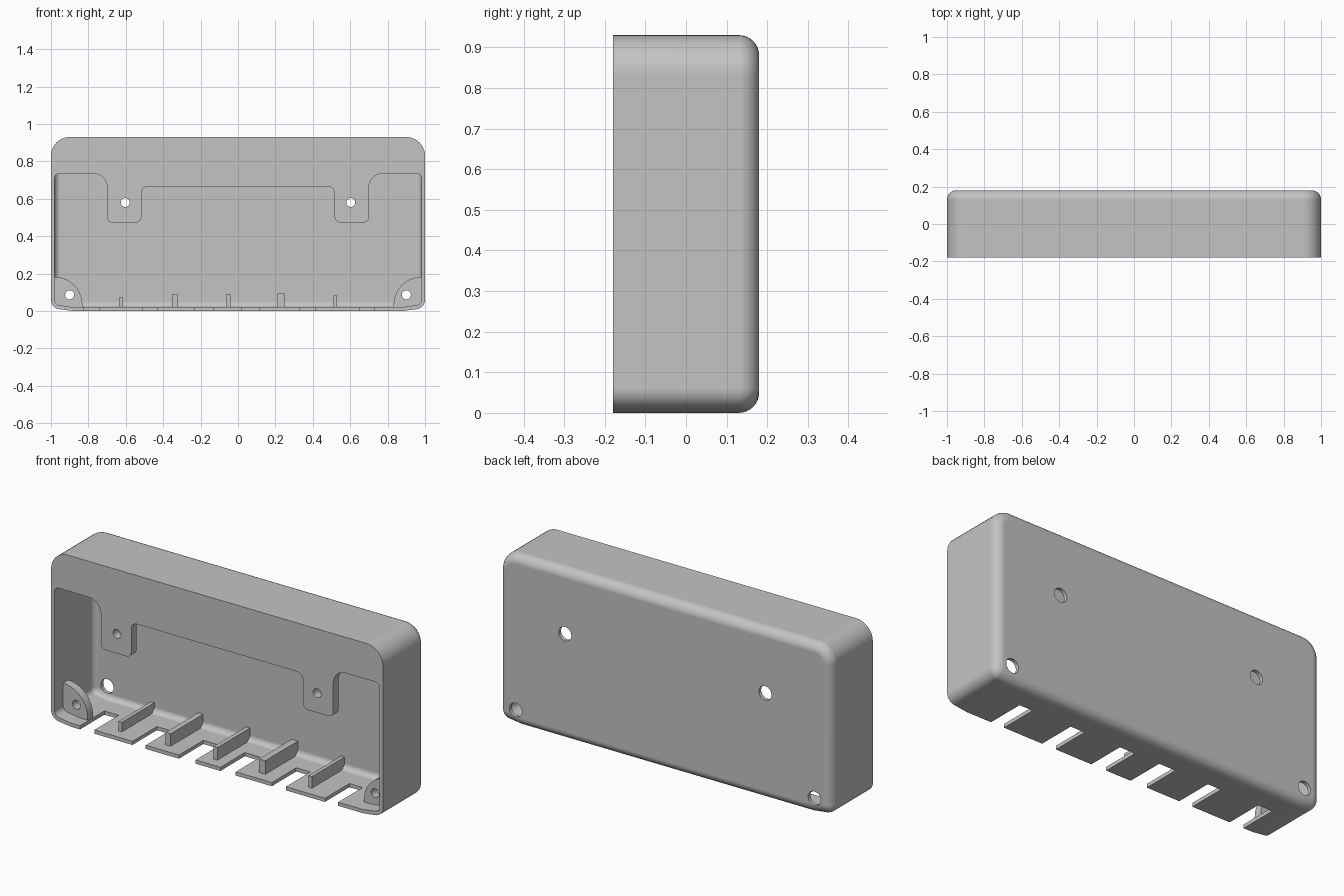
import bpy, bmesh, math
from mathutils import Vector

cube = bpy.data.objects.get("Cube")
if cube:
    bpy.data.objects.remove(cube, do_unlink=True)

GREY = 0.55
mat = bpy.data.materials.new("plain grey")
mat.use_nodes = True
mat.diffuse_color = (GREY, GREY, GREY, 1)
mat.node_tree.nodes["Principled BSDF"].inputs["Base Color"].default_value = (GREY, GREY, GREY, 1)

FRONT, BACK = -0.18, 0.18
WALL, PLATE = 0.02, 0.045
TOP = 0.93


def rounded(corners, steps=10):
    """Turn (x, z, radius) corners into a 2D outline with filleted corners."""
    out = []
    for k, (x, z, r) in enumerate(corners):
        p = Vector((x, z))
        if r == 0:
            out.append(p)
            continue
        a = (Vector(corners[k - 1][:2]) - p).normalized()
        b = (Vector(corners[(k + 1) % len(corners)][:2]) - p).normalized()
        half = a.angle(b) / 2
        centre = p + (a + b).normalized() * (r / math.sin(half))
        start = p + a * (r / math.tan(half)) - centre
        end = p + b * (r / math.tan(half)) - centre
        sweep = start.angle(end)
        for s in range(steps + 1):
            t = s / steps
            out.append(centre + (start * math.sin((1 - t) * sweep)
                                 + end * math.sin(t * sweep)) / math.sin(sweep))
    return out


def loft(name, rings):
    """Skin a list of equal 3D rings and cap both ends."""
    bm = bmesh.new()
    rows = [[bm.verts.new(p) for p in ring] for ring in rings]
    n = len(rows[0])
    for lo, hi in zip(rows, rows[1:]):
        for i in range(n):
            bm.faces.new((lo[i], lo[(i + 1) % n], hi[(i + 1) % n], hi[i]))
    bm.faces.new(rows[0])
    bm.faces.new(rows[-1])
    bmesh.ops.recalc_face_normals(bm, faces=bm.faces)
    mesh = bpy.data.meshes.new(name)
    bm.to_mesh(mesh)
    bm.free()
    mesh.materials.append(mat)
    ob = bpy.data.objects.new(name, mesh)
    bpy.context.collection.objects.link(ob)
    return ob


def at_y(outline, y):
    return [(p[0], y, p[1]) for p in outline]


def prism(name, outline, y0, y1):
    return loft(name, [at_y(outline, y0), at_y(outline, y1)])


def disc(x, z, r, n=32):
    return [(x + r * math.cos(math.tau * i / n), z + r * math.sin(math.tau * i / n)) for i in range(n)]


def box_outline(x0, x1, z0, z1):
    return [(x0, z0), (x1, z0), (x1, z1), (x0, z1)]


def activate(ob):
    bpy.ops.object.select_all(action='DESELECT')
    ob.select_set(True)
    bpy.context.view_layer.objects.active = ob


def cut(ob, cutter):
    cutter.hide_render = True
    activate(ob)
    mod = ob.modifiers.new("cut", 'BOOLEAN')
    mod.operation, mod.solver, mod.object = 'DIFFERENCE', 'EXACT', cutter
    bpy.ops.object.modifier_apply(modifier=mod.name)
    bpy.data.objects.remove(cutter, do_unlink=True)


def finish(ob):
    activate(ob)
    bpy.ops.object.shade_smooth_by_angle(angle=math.radians(30))
    ob.modifiers.new("even shading", 'WEIGHTED_NORMAL').keep_sharp = True


def case_outline(i):
    """Case silhouette, shrunk by i on every side."""
    side, floor = 1 - i, 0.015 + i
    return rounded([(side, TOP - i, 0.1 - i), (-side, TOP - i, 0.1 - i),
                    (-side, floor, 0.051 - i), (-0.88, i, 0),
                    (0.88, i, 0), (side, floor, 0.051 - i)])


def case_solid(name, inset, y0, y1, r):
    """Case shape with a rounded rear rim of radius r."""
    rings = [at_y(case_outline(inset), y0)]
    for s in range(9):
        t = math.pi / 2 * s / 8
        rings.append(at_y(case_outline(inset + r * (1 - math.cos(t))), y1 - r + r * math.sin(t)))
    return loft(name, rings)


# Hollow case with rounded back
case = case_solid("case", 0, FRONT, BACK, 0.05)
cut(case, case_solid("cavity", WALL, FRONT + PLATE, BACK - WALL, 0.03))

# Front opening, leaving an upper face plate with two hanging tabs
side = 1 - WALL
right = [(side, 0.735, 0.025), (0.7, 0.735, 0.075), (0.7, 0.473, 0.03),
         (0.517, 0.473, 0.03), (0.517, 0.665, 0.035)]
left = [(-x, z, r) for x, z, r in reversed(right)]
bottom = [(-side, 0.015 + WALL, 0.031), (-0.88, WALL, 0), (0.88, WALL, 0), (side, 0.015 + WALL, 0.031)]
cut(case, prism("opening", rounded(right + left + bottom), FRONT - 0.05, FRONT + PLATE + 0.01))

# Cable slots in the floor
for x0, x1 in [(-0.826, -0.74), (-0.51, -0.43), (-0.23, -0.13),
               (0.02, 0.112), (0.33, 0.415), (0.65, 0.73)]:
    cut(case, prism("slot", box_outline(x0, x1, -0.05, 0.06), FRONT - 0.05, 0.03))

# Screw holes in the tabs and wider access holes in the back
HOLES = [(0.603, 0.58), (0.9, 0.086)]
for s in (-1, 1):
    x, z = HOLES[0]
    cut(case, prism("tab_hole", disc(s * x, z, 0.024), FRONT - 0.05, FRONT + PLATE + 0.02))
    for x, z in HOLES:
        cut(case, prism("access_hole", disc(s * x, z, 0.038), 0.1, BACK + 0.05))
finish(case)

# Quarter-round screw lugs in the lower corners
for s, label in ((1, "left"), (-1, "right")):
    shape = rounded([(s * 0.985, 0.018, 0.035), (s * 0.985, 0.183, 0),
                     (s * 0.832, 0.183, 0.15), (s * 0.832, 0.015, 0)])
    lug = prism(label + "_corner_lug", shape, -0.105, -0.06)
    cut(lug, prism("lug_hole", disc(s * HOLES[1][0], HOLES[1][1], 0.024), -0.2, 0))
    finish(lug)

# Divider fins standing on the floor between the slots
for k, (x, w, h) in enumerate([(-0.626, 0.021, 0.072), (-0.337, 0.03, 0.088), (-0.052, 0.024, 0.088),
                               (0.23, 0.037, 0.094), (0.52, 0.021, 0.083)]):
    profile = [(-0.12, 0.012), (0.13, 0.012), (0.165, 0.05), (0.165, h), (-0.12, h)]
    loft(f"divider_fin_{k + 1}", [[(x + d, y, z) for y, z in profile] for d in (-w / 2, w / 2)])
